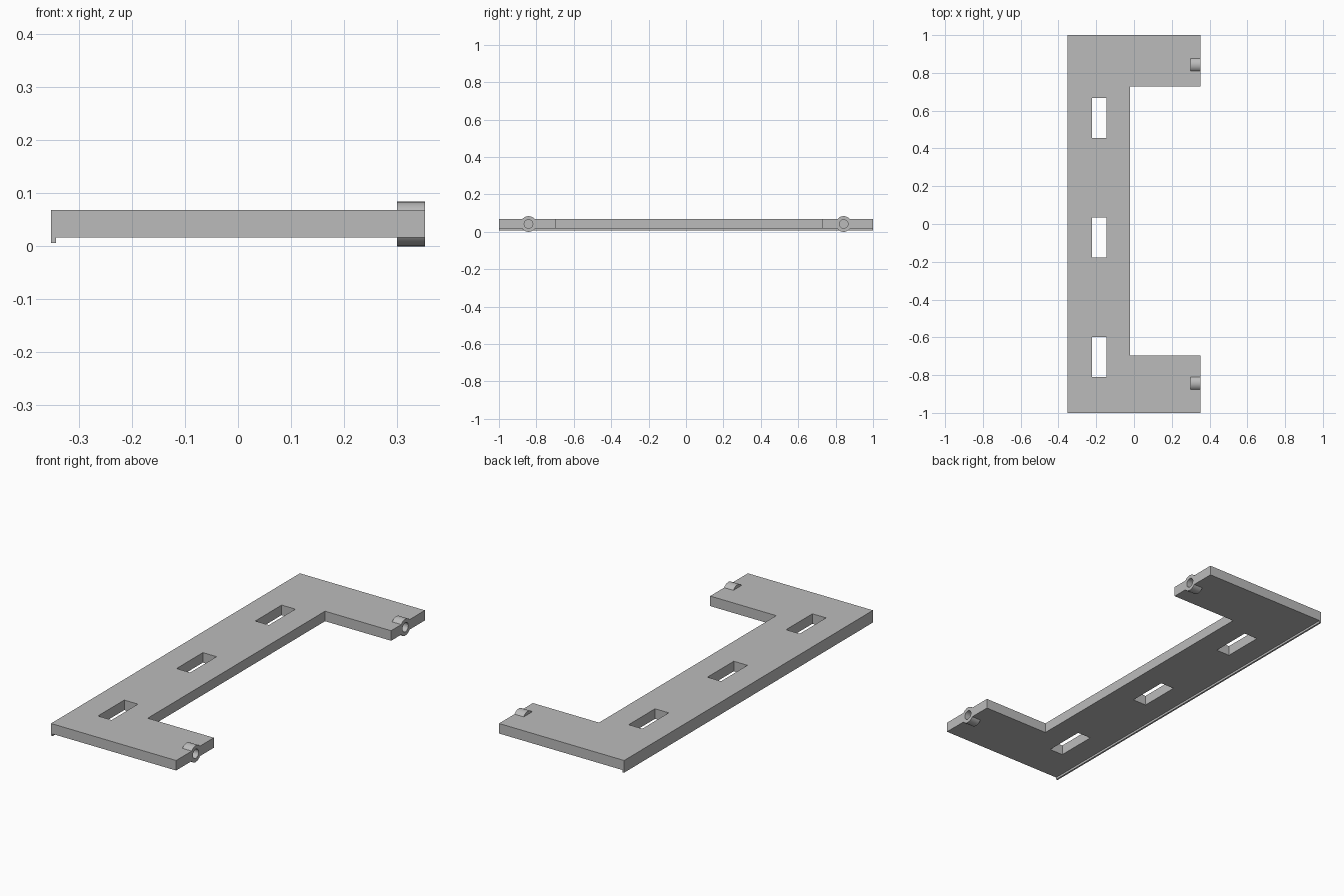
import bpy, bmesh, math
from mathutils import Matrix

old = bpy.data.objects.get("Cube")
if old:
    bpy.data.objects.remove(old)

BOTTOM, TOP = 0.017, 0.068
SIDE = 0.352
HUB_Z = 0.042

grey = bpy.data.materials.new("plain grey")
grey.use_nodes = True
colour = (0.5, 0.5, 0.5, 1)
grey.diffuse_color = colour
grey.node_tree.nodes["Principled BSDF"].inputs["Base Color"].default_value = colour


def make(name, bm):
    bmesh.ops.recalc_face_normals(bm, faces=bm.faces)
    mesh = bpy.data.meshes.new(name)
    bm.to_mesh(mesh)
    bm.free()
    mesh.materials.append(grey)
    ob = bpy.data.objects.new(name, mesh)
    bpy.context.collection.objects.link(ob)
    return ob


def prism(name, outline, z0, z1):
    bm = bmesh.new()
    face = bm.faces.new([bm.verts.new((x, y, z0)) for x, y in outline])
    new = bmesh.ops.extrude_face_region(bm, geom=[face])["geom"]
    bmesh.ops.translate(bm, vec=(0, 0, z1 - z0),
                        verts=[v for v in new if isinstance(v, bmesh.types.BMVert)])
    return make(name, bm)


def box(name, x0, x1, y0, y1, z0, z1):
    return prism(name, [(x0, y0), (x1, y0), (x1, y1), (x0, y1)], z0, z1)


def rod(name, x0, x1, y, radius, sides):
    bm = bmesh.new()
    place = Matrix.Translation(((x0 + x1) / 2, y, HUB_Z)) @ Matrix.Rotation(math.pi / 2, 4, 'Y')
    bmesh.ops.create_cone(bm, cap_ends=True, segments=sides, radius1=radius,
                          radius2=radius, depth=x1 - x0, matrix=place)
    return make(name, bm)


def combine(target, tool, operation):
    mod = target.modifiers.new("combine", 'BOOLEAN')
    mod.operation, mod.solver, mod.object = operation, 'EXACT', tool
    bpy.ops.object.select_all(action='DESELECT')
    bpy.context.view_layer.objects.active = target
    target.select_set(True)
    bpy.ops.object.modifier_apply(modifier=mod.name)
    bpy.data.objects.remove(tool)


# U-shaped plate with two arms
plate = prism("bracket_plate", [(-SIDE, -1), (SIDE, -1), (SIDE, -0.697), (-0.02, -0.697),
                                (-0.02, 0.728), (SIDE, 0.728), (SIDE, 1), (-SIDE, 1)],
              BOTTOM, TOP)

# Three slots along the spine
for y in (-0.703, -0.071, 0.562):
    combine(plate, box("slot_cutter", -0.222, -0.145, y - 0.106, y + 0.106, -0.1, 0.2),
            'DIFFERENCE')

# Round hubs with blind holes at the arm ends
for y in (-0.842, 0.843):
    combine(plate, rod("hub", 0.3, SIDE, y, 0.042, 48), 'UNION')
    combine(plate, rod("hole_cutter", 0.302, SIDE + 0.05, y, 0.023, 32), 'DIFFERENCE')

# Thin lip under the outer edge
box("edge_lip", -SIDE, -0.343, -1, 1, 0.006, BOTTOM)

bpy.ops.object.select_all(action='DESELECT')
plate.select_set(True)
bpy.context.view_layer.objects.active = plate
bpy.ops.object.shade_smooth_by_angle(angle=math.radians(30))
